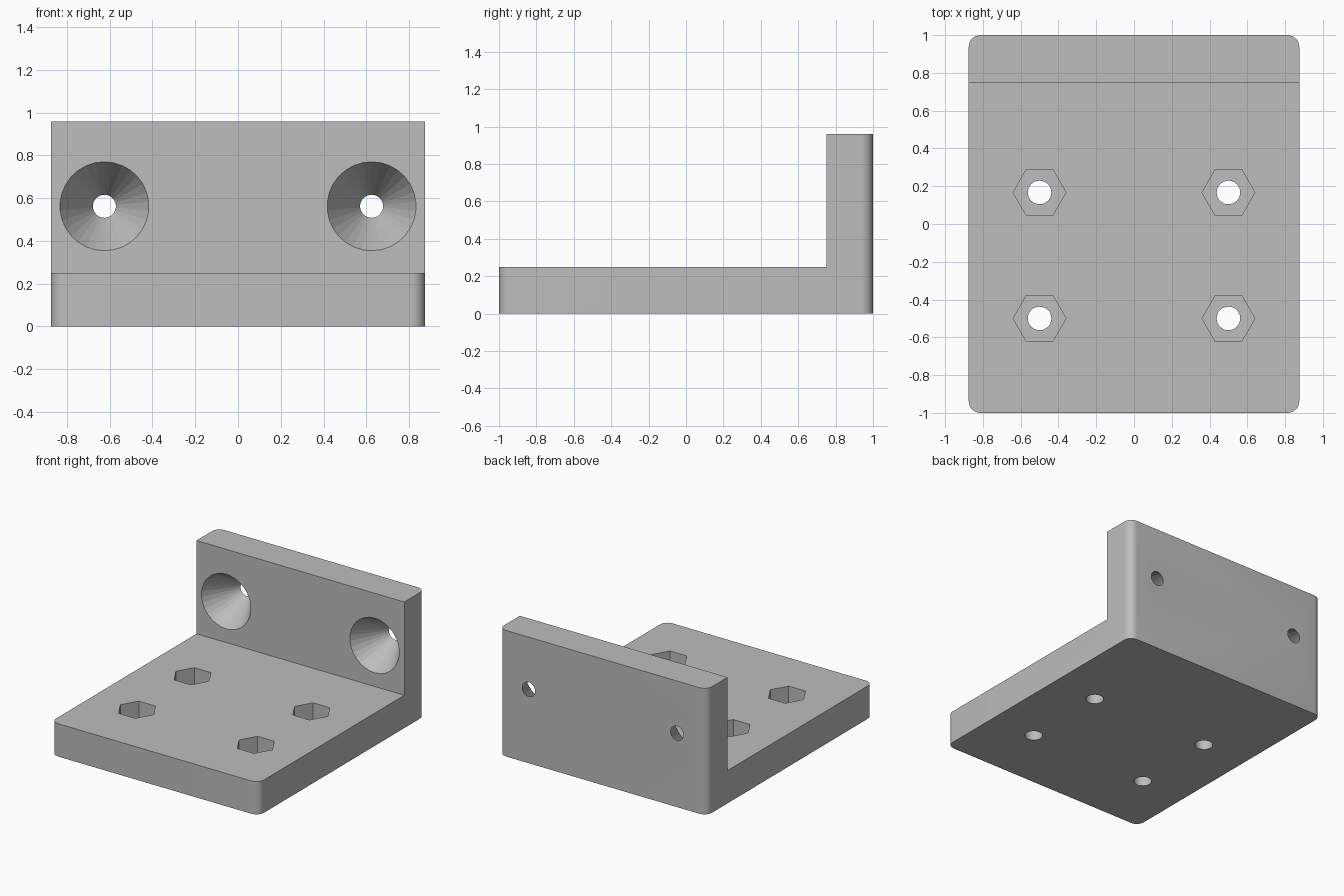
import bpy, bmesh, math
from mathutils import Matrix, Vector

default = bpy.data.objects.get("Cube")
if default:
    bpy.data.objects.remove(default, do_unlink=True)

HALF_W, HALF_L = 0.875, 1.0
BASE_T, WALL_Y, HEIGHT = 0.25, 0.75, 0.96

grey = bpy.data.materials.new("plain grey")
grey.use_nodes = True
colour = (0.51, 0.51, 0.51, 1)
grey.diffuse_color = colour
grey.node_tree.nodes["Principled BSDF"].inputs["Base Color"].default_value = colour


def make_object(name, bm):
    bmesh.ops.recalc_face_normals(bm, faces=bm.faces)
    mesh = bpy.data.meshes.new(name)
    bm.to_mesh(mesh)
    bm.free()
    mesh.materials.append(grey)
    obj = bpy.data.objects.new(name, mesh)
    bpy.context.collection.objects.link(obj)
    return obj


# L-shaped bracket: side profile extruded across the width
profile = [(-HALF_L, 0), (HALF_L, 0), (HALF_L, HEIGHT),
           (WALL_Y, HEIGHT), (WALL_Y, BASE_T), (-HALF_L, BASE_T)]
bm = bmesh.new()
side = bm.faces.new([bm.verts.new((-HALF_W, y, z)) for y, z in profile])
grown = bmesh.ops.extrude_face_region(bm, geom=[side])["geom"]
bmesh.ops.translate(bm, vec=(2 * HALF_W, 0, 0),
                    verts=[v for v in grown if isinstance(v, bmesh.types.BMVert)])
bmesh.ops.recalc_face_normals(bm, faces=bm.faces)

# Rounded upright corners
corners = [e for e in bm.edges
           if all(abs(abs(v.co.y) - HALF_L) < 1e-4 for v in e.verts)
           and abs(e.verts[0].co.z - e.verts[1].co.z) > 0.1]
bmesh.ops.bevel(bm, geom=corners, offset=0.0625, segments=8,
                profile=0.5, affect='EDGES')
bracket = make_object("bracket", bm)


def cut(name, sides, r1, r2, depth, centre, rotation=Matrix()):
    """Subtract a prism or cone centred on a point."""
    tool = bmesh.new()
    bmesh.ops.create_cone(tool, cap_ends=True, segments=sides, radius1=r1,
                          radius2=r2, depth=depth,
                          matrix=Matrix.Translation(centre) @ rotation)
    cutter = make_object(name, tool)
    cutter.hide_render = True
    mod = bracket.modifiers.new(name, 'BOOLEAN')
    mod.operation, mod.solver, mod.object = 'DIFFERENCE', 'EXACT', cutter
    bpy.context.view_layer.objects.active = bracket
    bpy.ops.object.modifier_apply(modifier=name)
    bpy.data.objects.remove(cutter, do_unlink=True)


# Bolt holes with hexagonal nut pockets in the base
POCKET = 0.15
hex_turn = Matrix.Rotation(math.radians(90), 4, 'Z')
for x in (-0.5, 0.5):
    for y in (-0.5, 0.167):
        cut("bolt_hole", 32, 0.0625, 0.0625, 1.0, Vector((x, y, 0)))
        cut("nut_pocket", 6, 0.14, 0.14, 2 * POCKET,
            Vector((x, y, BASE_T)), hex_turn)

# Conical screw holes through the upright wall, overshooting both faces
WIDE, NARROW, OVER = 0.208, 0.054, 0.02
thick = HALF_L - WALL_Y
extra = (WIDE - NARROW) / thick * OVER
lay_back = Matrix.Rotation(math.radians(-90), 4, 'X')
for x in (-0.625, 0.625):
    cut("cone_hole", 30, WIDE + extra, NARROW - extra, thick + 2 * OVER,
        Vector((x, WALL_Y + thick / 2, 0.5625)), lay_back)

# Smooth rounded corners and bolt holes, faceted cones
bpy.ops.object.select_all(action='DESELECT')
bracket.select_set(True)
bpy.context.view_layer.objects.active = bracket
bpy.ops.object.shade_smooth_by_angle(angle=math.radians(30))
for face in bracket.data.polygons:
    if -0.9 < face.normal.y < -0.1 and face.center.z > BASE_T + 0.05 and face.center.y < 0.93:
        face.use_smooth = False
